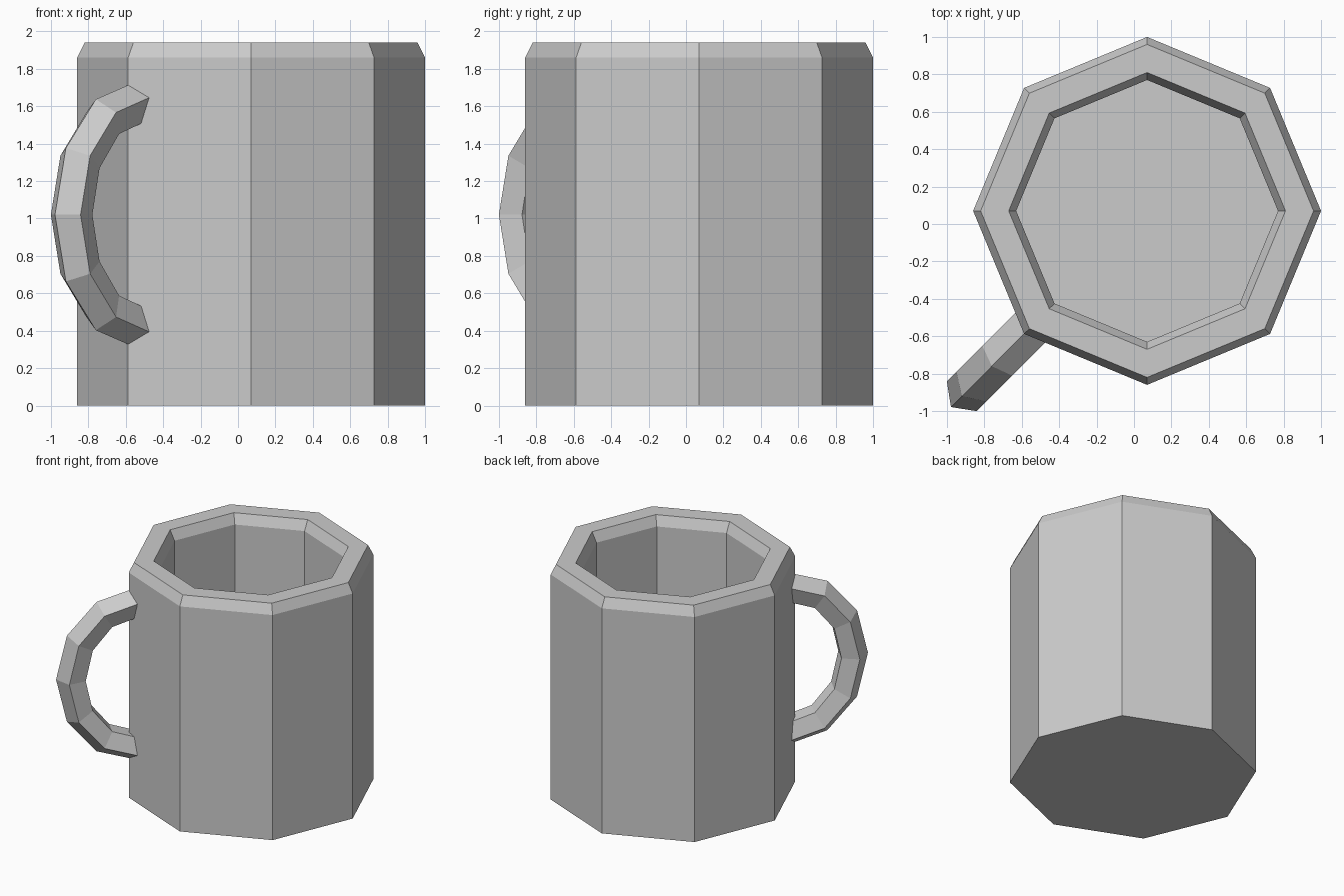
import bpy, bmesh
from math import sin, cos, pi, radians, sqrt

if "Cube" in bpy.data.objects:
    bpy.data.objects.remove(bpy.data.objects["Cube"])

CX = CY = 0.07   # axis of the cup body


def make_object(name, rings, closed_ring=True):
    """Skin a list of equal-sized vertex rings and cap both ends."""
    bm = bmesh.new()
    vs = [[bm.verts.new(p) for p in ring] for ring in rings]
    n = len(vs[0])
    for a, b in zip(vs, vs[1:]):
        for i in range(n):
            j = (i + 1) % n
            bm.faces.new((a[i], a[j], b[j], b[i]))
    bm.faces.new(vs[0][::-1])
    bm.faces.new(vs[-1])
    bmesh.ops.recalc_face_normals(bm, faces=bm.faces[:])
    mesh = bpy.data.meshes.new(name)
    bm.to_mesh(mesh)
    bm.free()
    ob = bpy.data.objects.new(name, mesh)
    bpy.context.collection.objects.link(ob)
    return ob


# Cup body: eight-sided profile, outside up, over the chamfered rim, inside down
profile = [(0.93, 0), (0.93, 1.86), (0.89, 1.94),
           (0.74, 1.94), (0.70, 1.86), (0.70, 0.15)]
make_object("cup_body", [
    [(CX + r * cos(k * pi / 4), CY + r * sin(k * pi / 4), z) for k in range(8)]
    for r, z in profile])

# Handle: five-sided section swept along a half ellipse on the front left corner
SECTION = 0.118
MID_R, MID_Z = 0.865, 1.02     # ellipse centre: distance from axis, height
SEMI_R, SEMI_Z = 0.50, 0.595
rings = []
for step in range(-3, 4):
    t = radians(30 * step)
    ring = []
    for k in range(5):
        out = SECTION * cos(k * 2 * pi / 5)
        side = SECTION * sin(k * 2 * pi / 5)
        d = MID_R + (SEMI_R + out) * cos(t)
        z = MID_Z + (SEMI_Z + out) * sin(t)
        ring.append((CX + (side - d) / sqrt(2), CY + (-side - d) / sqrt(2), z))
    rings.append(ring)
make_object("handle", rings)
